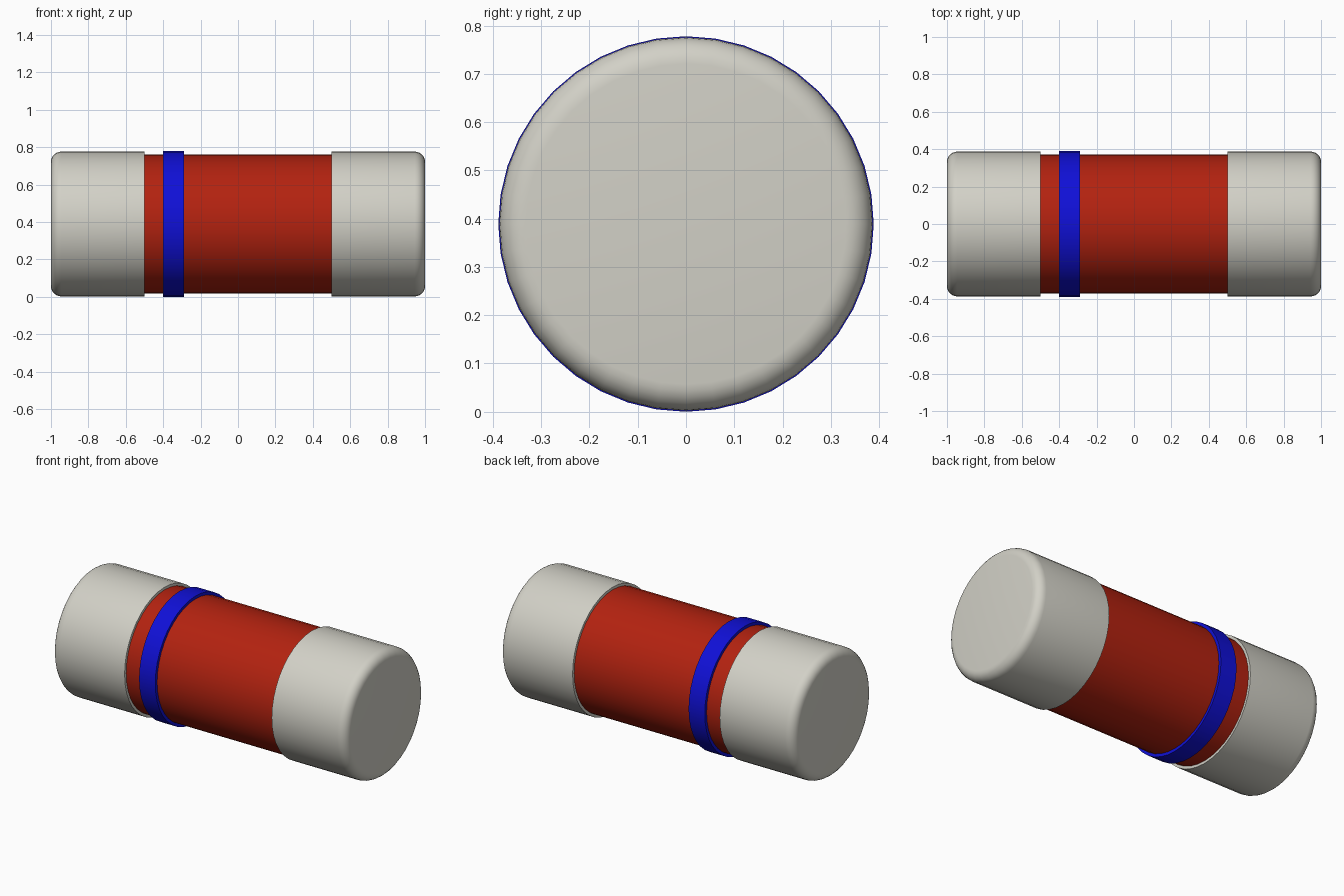
import bpy
import math
from mathutils import Vector

SIDES = 40
AXIS_Z = 0.389

cube = bpy.data.objects.get("Cube")
if cube:
    bpy.data.objects.remove(cube, do_unlink=True)


def material(name, rgb):
    mat = bpy.data.materials.new(name)
    mat.use_nodes = True
    mat.diffuse_color = (*rgb, 1)
    shader = next(n for n in mat.node_tree.nodes if n.type == "BSDF_PRINCIPLED")
    shader.inputs["Base Color"].default_value = (*rgb, 1)
    return mat


def lathe(name, profile, mat):
    """Revolve an (x, radius) profile around the long axis, closing both ends."""
    verts, faces = [], []
    for x, r in profile:
        for i in range(SIDES):
            a = math.tau * i / SIDES
            verts.append(Vector((x, r * math.cos(a), AXIS_Z + r * math.sin(a))))
    for ring in range(len(profile) - 1):
        for i in range(SIDES):
            a, b = ring * SIDES + i, ring * SIDES + (i + 1) % SIDES
            faces.append((a, a + SIDES, b + SIDES, b))
    faces.append(tuple(range(SIDES)))
    faces.append(tuple(reversed(range(len(verts) - SIDES, len(verts)))))
    mesh = bpy.data.meshes.new(name)
    mesh.from_pydata(verts, [], faces)
    mesh.materials.append(mat)
    obj = bpy.data.objects.new(name, mesh)
    bpy.context.collection.objects.link(obj)
    bpy.ops.object.select_all(action="DESELECT")
    obj.select_set(True)
    bpy.context.view_layer.objects.active = obj
    bpy.ops.object.shade_smooth_by_angle(angle=math.radians(35))
    return obj


metal = material("pale grey metal", (0.645, 0.635, 0.57))
red = material("red coating", (0.45, 0.016, 0.005))
blue = material("blue paint", (0.005, 0.005, 0.68))

# Cylindrical body, reaching a little way into the caps
lathe("body", [(0.55, 0.371), (-0.55, 0.371)], red)

# Raised marking band
lathe("marking_band", [(-0.29, 0.389), (-0.4, 0.389)], blue)

# End caps with rounded outer rims
FILLET, CAP_R, STEPS = 0.055, 0.387, 6
rim = []
for s in range(STEPS + 1):
    a = math.pi / 2 * s / STEPS
    rim.append((1 - FILLET + FILLET * math.cos(a), CAP_R - FILLET + FILLET * math.sin(a)))
cap_profile = rim + [(0.5, CAP_R)]
lathe("left_cap", cap_profile, metal)
lathe("right_cap", [(-x, r) for x, r in reversed(cap_profile)], metal)
